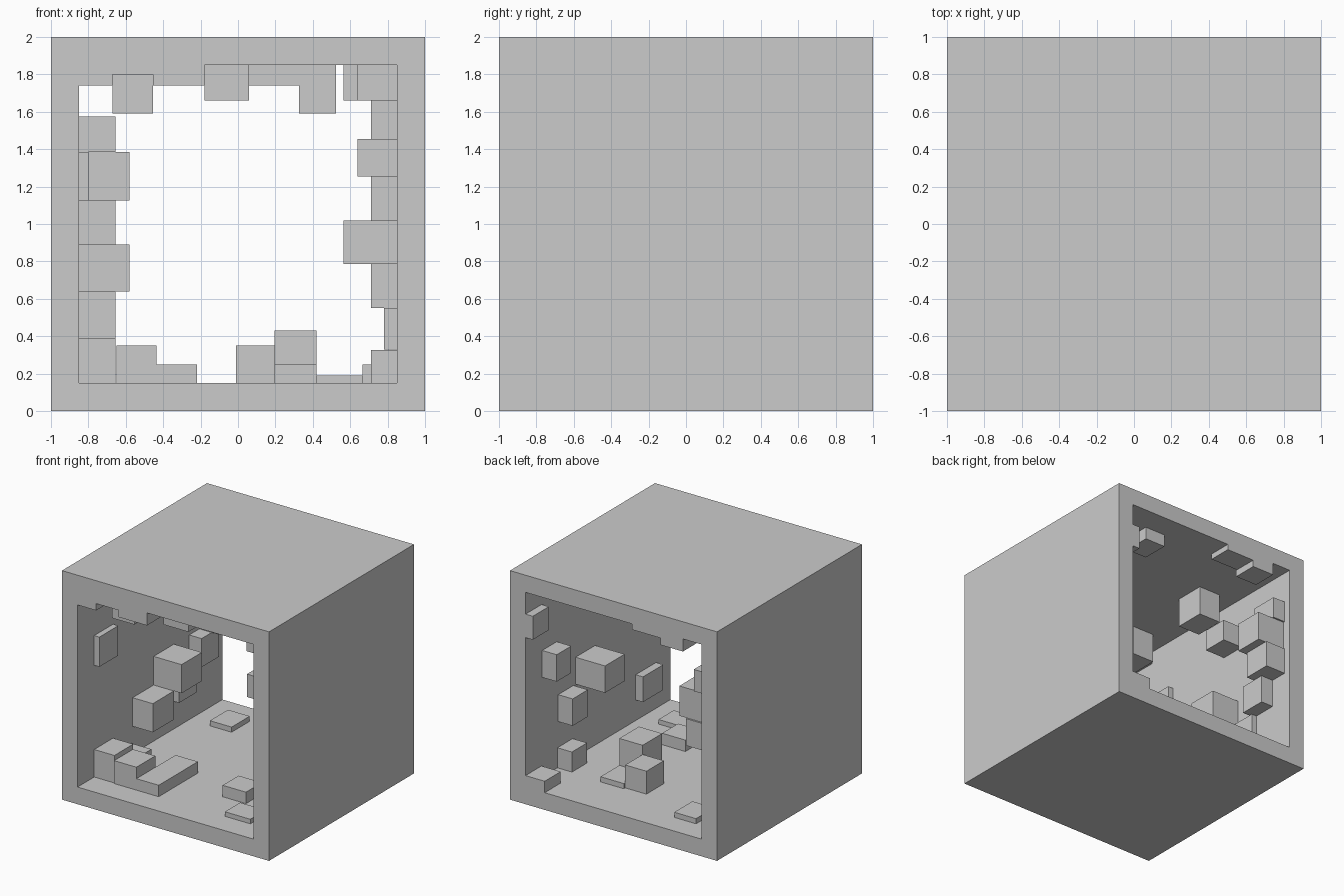
import bpy, bmesh
from mathutils import Matrix, Vector

IN = 0.85          # half width of the opening
FLOOR, CEIL = 0.15, 1.85


def new_object(name, bm):
    bmesh.ops.recalc_face_normals(bm, faces=bm.faces)
    mesh = bpy.data.meshes.new(name)
    bm.to_mesh(mesh)
    bm.free()
    ob = bpy.data.objects.new(name, mesh)
    bpy.context.collection.objects.link(ob)
    return ob


def blocks(name, boxes):
    """One object made of boxes given as (x0, x1, y0, y1, z0, z1)."""
    bm = bmesh.new()
    for x0, x1, y0, y1, z0, z1 in boxes:
        centre = Vector(((x0 + x1) / 2, (y0 + y1) / 2, (z0 + z1) / 2))
        size = Matrix.Diagonal((x1 - x0, y1 - y0, z1 - z0, 1))
        bmesh.ops.create_cube(bm, size=1, matrix=Matrix.Translation(centre) @ size)
    return new_object(name, bm)


# Square tube: outer and inner rings at both ends
bm = bmesh.new()
rings = []
for y in (-1, 1):
    for h, z0, z1 in ((1, 0, 2), (IN, FLOOR, CEIL)):
        rings.append([bm.verts.new((x, y, z)) for x, z in
                      ((-h, z0), (h, z0), (h, z1), (-h, z1))])
fo, fi, bo, bi = rings
for a, b in ((fo, fi), (bo, bi), (fo, bo), (fi, bi)):
    for i in range(4):
        j = (i + 1) % 4
        bm.faces.new((a[i], a[j], b[j], b[i]))
new_object("tunnel_shell", bm)

# Left wall blocks: depth, y0, y1, z0, z1
left = [
    (0.05, -0.77, -0.51, 1.125, 1.385),
    (0.195, -0.77, -0.51, 0.15, 0.39),
    (0.195, -0.24, 0.05, 0.39, 0.64),
    (0.27, 0.05, 0.33, 0.64, 0.89),
    (0.05, 0.33, 0.57, 0.39, 0.64),
    (0.12, 0.54, 0.78, 0.64, 0.89),
    (0.195, 0.15, 0.38, 1.385, 1.575),
    (0.12, 0.69, 0.935, 1.385, 1.575),
    (0.27, 0.66, 0.92, 1.125, 1.385),
    (0.195, 0.68, 0.935, 0.89, 1.125),
]
blocks("left_wall_blocks", [(-IN, -IN + d, *r) for d, *r in left])

# Right wall blocks
right = [
    (0.07, 0.78, 1.0, 1.455, 1.66),
    (0.14, 0.57, 0.77, 1.02, 1.255),
    (0.285, 0.04, 0.31, 0.785, 1.02),
    (0.14, 0.34, 0.55, 0.55, 0.785),
    (0.14, 0.35, 0.56, 0.15, 0.325),
    (0.07, -0.80, -0.52, 0.33, 0.55),
    (0.21, -0.79, -0.54, 1.255, 1.455),
    (0.14, -0.25, 0.0, 1.455, 1.66),
]
blocks("right_wall_blocks", [(IN - d, IN, *r) for d, *r in right])

# Floor blocks: height, x0, x1, y0, y1
floor = [
    (0.20, -0.65, -0.435, -0.78, -0.52),
    (0.10, -0.435, -0.22, -0.78, -0.24),
    (0.10, -0.85, -0.655, -0.51, -0.26),
    (0.045, -0.65, -0.44, 0.54, 0.79),
    (0.10, 0.195, 0.42, -0.49, -0.27),
    (0.04, 0.42, 0.665, -0.78, -0.57),
    (0.10, 0.665, 0.85, 0.78, 1.0),
    (0.20, -0.01, 0.195, 0.32, 0.56),
    (0.28, 0.195, 0.42, 0.05, 0.32),
    (0.045, 0.195, 0.42, 0.32, 0.58),
]
blocks("floor_blocks", [(*r, FLOOR, FLOOR + h) for h, *r in floor])

# Ceiling blocks: drop, x0, x1, y0, y1
ceiling = [
    (0.11, -0.85, -0.67, -1.0, -0.78),
    (0.05, -0.67, -0.455, -1.0, -0.78),
    (0.11, -0.455, -0.18, -1.0, -0.78),
    (0.26, -0.67, -0.455, -0.78, -0.55),
    (0.19, -0.18, 0.06, -0.77, -0.53),
    (0.19, 0.64, 0.85, -0.80, -0.56),
    (0.26, -0.67, -0.455, 0.04, 0.31),
    (0.11, 0.06, 0.325, -0.24, 0.04),
    (0.26, 0.325, 0.525, -0.24, 0.04),
    (0.19, 0.565, 0.85, 0.04, 0.31),
    (0.11, 0.325, 0.525, 0.54, 0.78),
    (0.05, -0.455, -0.18, 0.79, 1.0),
    (0.11, -0.67, -0.455, 0.78, 1.0),
]
blocks("ceiling_blocks", [(*r, CEIL - d, CEIL) for d, *r in ceiling])
